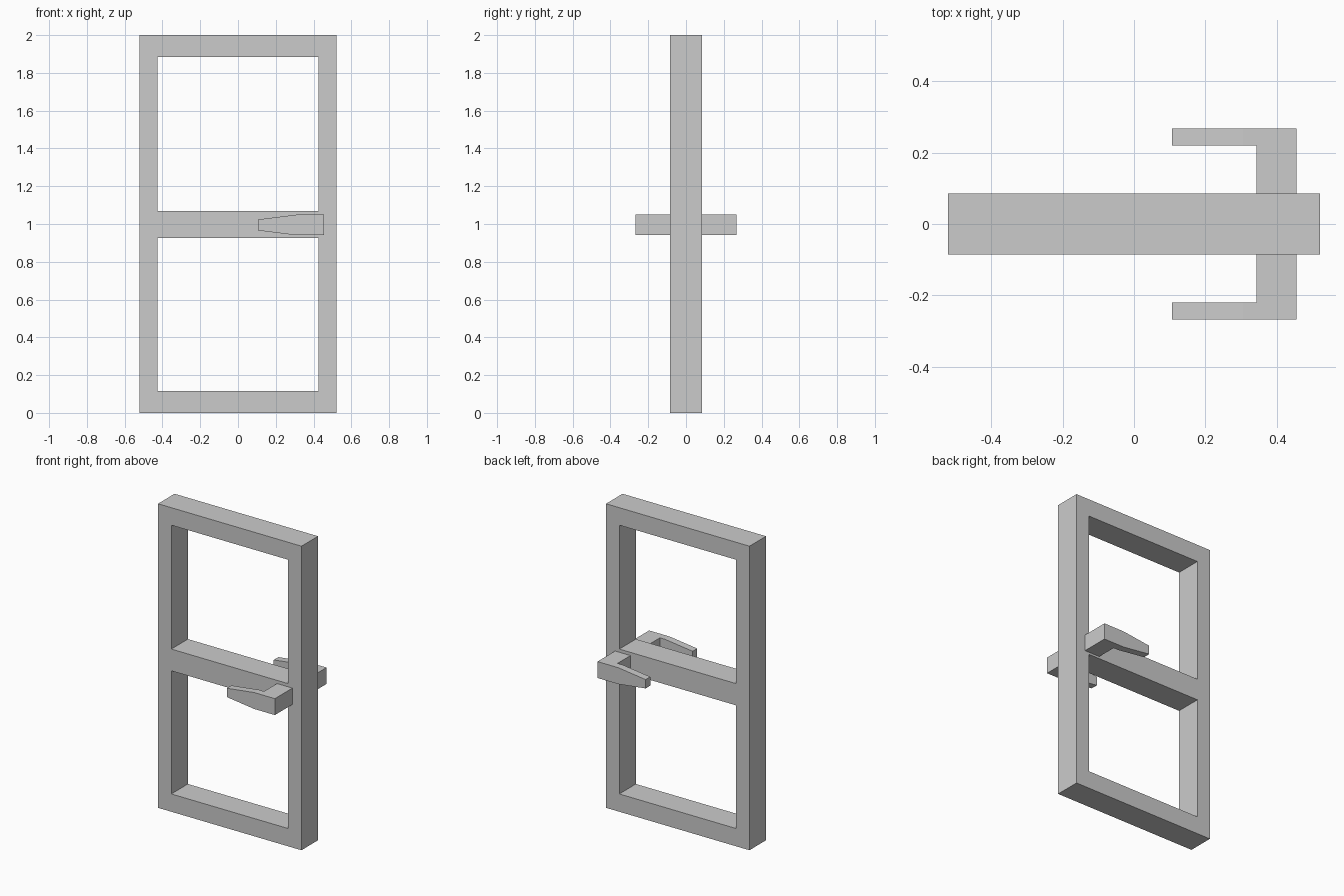
import bpy, bmesh
from mathutils import Vector

if "Cube" in bpy.data.objects:
    bpy.data.objects.remove(bpy.data.objects["Cube"])

HALF_DEPTH = 0.086


def add_object(name, bm):
    bmesh.ops.recalc_face_normals(bm, faces=bm.faces)
    mesh = bpy.data.meshes.new(name)
    bm.to_mesh(mesh)
    bm.free()
    obj = bpy.data.objects.new(name, mesh)
    bpy.context.collection.objects.link(obj)
    return obj


def extrude_y(bm, faces, y):
    """Extrude faces along Y until they reach the given y."""
    new = bmesh.ops.extrude_face_region(bm, geom=faces)["geom"]
    for v in new:
        if isinstance(v, bmesh.types.BMVert):
            v.co.y = y


# Door frame: a grid of stiles and rails with two open panels
xs = [-0.522, -0.425, 0.425, 0.522]
zs = [0.0, 0.117, 0.927, 1.07, 1.885, 2.0]
bm = bmesh.new()
grid = [[bm.verts.new((x, -HALF_DEPTH, z)) for z in zs] for x in xs]
for i in range(3):
    for j in range(5):
        if i == 1 and j in (1, 3):
            continue
        bm.faces.new((grid[i][j], grid[i + 1][j], grid[i + 1][j + 1], grid[i][j + 1]))
extrude_y(bm, bm.faces[:], HALF_DEPTH)
add_object("door_frame", bm)

# Door handle: tapered lever, with its wide end extruded back to the frame
LEVER_OUT, LEVER_IN, MID_Z = -0.268, -0.22, 0.995
stations = [(0.106, 0.029), (0.306, 0.054), (0.344, 0.054), (0.456, 0.054)]
bm = bmesh.new()
cols = [[bm.verts.new((x, LEVER_OUT, MID_Z + s * h)) for s in (-1, 1)] for x, h in stations]
for a, b in zip(cols, cols[1:]):
    bm.faces.new((a[0], b[0], b[1], a[1]))
extrude_y(bm, bm.faces[:], LEVER_IN)
bm.normal_update()
arm = [f for f in bm.faces
       if all(abs(v.co.y - LEVER_IN) < 1e-5 and v.co.x > 0.34 for v in f.verts)]
extrude_y(bm, arm, -HALF_DEPTH)
# remove the face left behind by the arm extrusion
inner = [f for f in bm.faces
         if all(abs(v.co.y - LEVER_IN) < 1e-5 and v.co.x > 0.34 for v in f.verts)]
bmesh.ops.delete(bm, geom=inner, context="FACES_ONLY")
handles = add_object("door_handles", bm)

# Matching handle on the back side
mirror = handles.modifiers.new("back_handle", "MIRROR")
mirror.use_axis = (False, True, False)
mirror.use_mirror_merge = False
